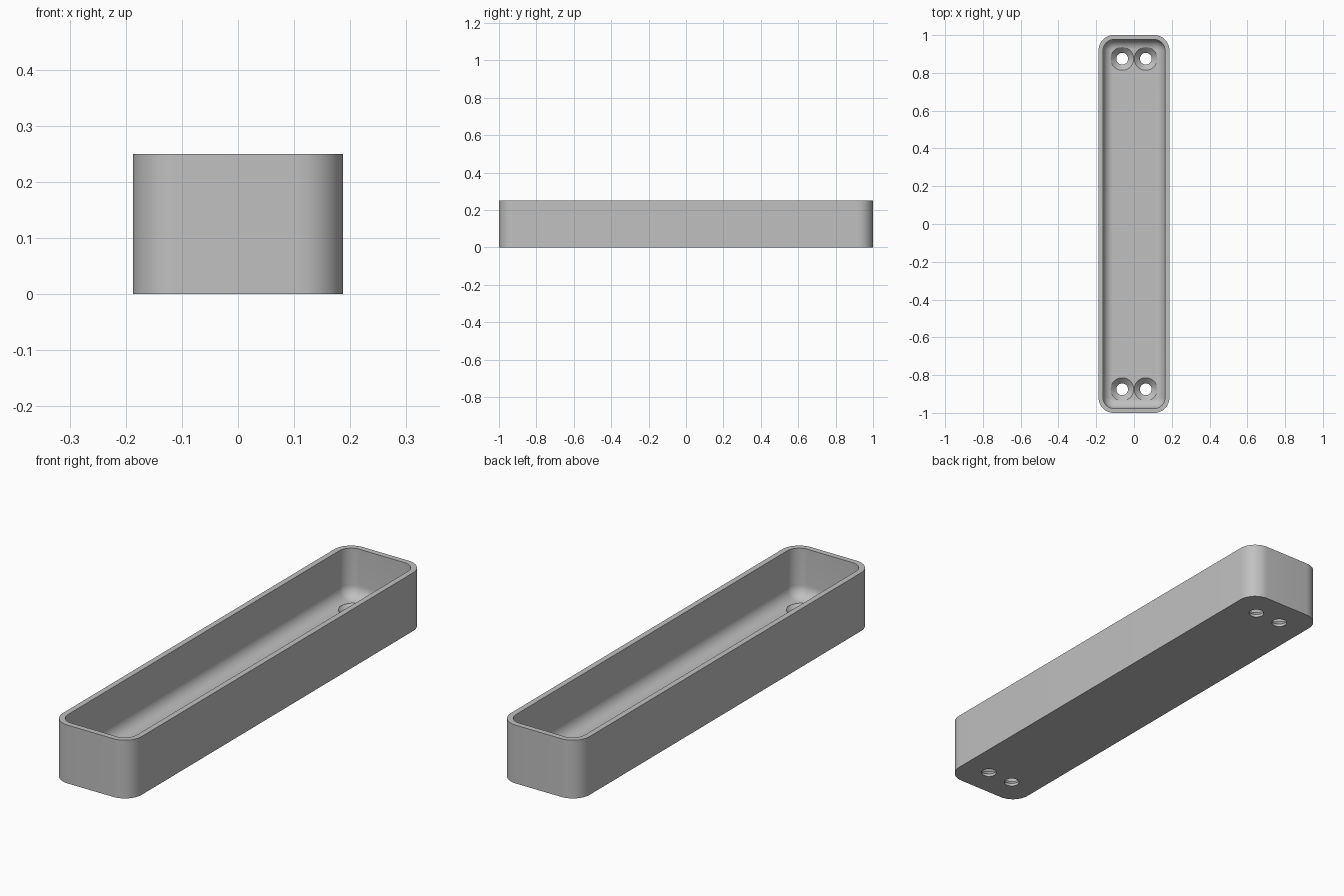
import bpy, bmesh, math

if "Cube" in bpy.data.objects:
    bpy.data.objects.remove(bpy.data.objects["Cube"], do_unlink=True)

HALF_X, HALF_Y, HEIGHT = 0.1875, 1.0, 0.25
CORNER, WALL, FLOOR, FILLET = 0.08, 0.024, 0.041, 0.052
HOLE_X, HOLE_Y, HOLE_R, SINK_R, SINK_Z = 0.0625, 0.875, 0.031, 0.061, 0.012

grey = bpy.data.materials.new("plain_grey")
grey.use_nodes = True
colour = (0.53, 0.53, 0.53, 1)
grey.diffuse_color = colour
grey.node_tree.nodes["Principled BSDF"].inputs["Base Color"].default_value = colour


def rounded_ring(bm, inset, z, steps=12):
    """Rounded rectangle of vertices, inset from the outer outline."""
    r = CORNER - inset
    cx, cy = HALF_X - CORNER, HALF_Y - CORNER
    ring = []
    for q, (sx, sy) in enumerate(((1, 1), (-1, 1), (-1, -1), (1, -1))):
        for i in range(steps + 1):
            a = math.pi / 2 * (q + i / steps)
            ring.append(bm.verts.new((sx * cx + r * math.cos(a), sy * cy + r * math.sin(a), z)))
    return ring


def circle_ring(bm, x, y, r, z, n=48):
    return [bm.verts.new((x + r * math.cos(2 * math.pi * i / n),
                          y + r * math.sin(2 * math.pi * i / n), z)) for i in range(n)]


def loft(bm, rings):
    """Skin consecutive rings and cap both ends."""
    for a, b in zip(rings, rings[1:]):
        for i in range(len(a)):
            j = (i + 1) % len(a)
            bm.faces.new((a[i], a[j], b[j], b[i]))
    bm.faces.new(rings[0][::-1])
    bm.faces.new(rings[-1])


def finish(bm, name):
    bmesh.ops.recalc_face_normals(bm, faces=bm.faces)
    mesh = bpy.data.meshes.new(name)
    bm.to_mesh(mesh)
    bm.free()
    mesh.materials.append(grey)
    obj = bpy.data.objects.new(name, mesh)
    bpy.context.collection.objects.link(obj)
    return obj


# Open tray: outer wall, rim, inner wall, then a filleted floor
bm = bmesh.new()
rings = [rounded_ring(bm, 0, 0), rounded_ring(bm, 0, HEIGHT), rounded_ring(bm, WALL, HEIGHT)]
for i in range(11):
    a = math.pi / 2 * i / 10
    rings.append(rounded_ring(bm, WALL + FILLET * (1 - math.cos(a)),
                              FLOOR + FILLET * (1 - math.sin(a))))
loft(bm, rings)
tray = finish(bm, "tray")

# Four countersunk screw holes
bm = bmesh.new()
for x in (-HOLE_X, HOLE_X):
    for y in (-HOLE_Y, HOLE_Y):
        loft(bm, [circle_ring(bm, x, y, r, z) for r, z in
                  ((HOLE_R, -0.05), (HOLE_R, SINK_Z), (SINK_R, FLOOR), (SINK_R, 0.15))])
cutter = finish(bm, "screw_hole_cutter")
cutter.hide_render = True

bpy.ops.object.select_all(action="DESELECT")
bpy.context.view_layer.objects.active = tray
tray.select_set(True)
cut = tray.modifiers.new("screw_holes", "BOOLEAN")
cut.operation = "DIFFERENCE"
cut.solver = "EXACT"
cut.object = cutter
bpy.ops.object.modifier_apply(modifier=cut.name)
bpy.data.objects.remove(cutter, do_unlink=True)
bpy.ops.object.shade_smooth_by_angle(angle=math.radians(30))
